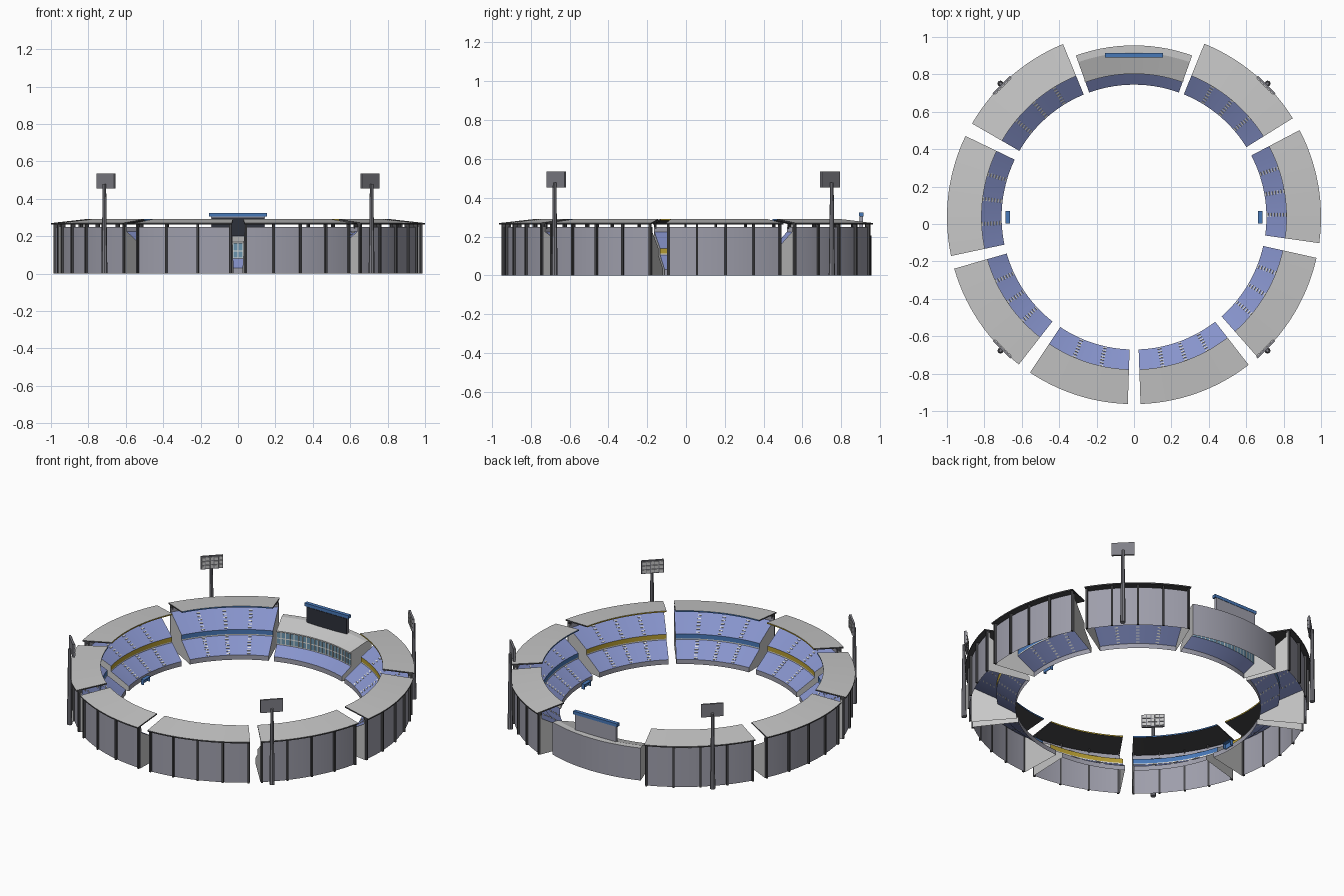
import bpy, bmesh, math
from mathutils import Matrix

cube = bpy.data.objects.get("Cube")
if cube:
    bpy.data.objects.remove(cube)

CENTRE = Matrix.Translation((0, 0.037, 0))


def material(name, r, g, b):
    lin = [((c + 0.055) / 1.055) ** 2.4 for c in (r, g, b)] + [1]
    m = bpy.data.materials.new(name)
    m.use_nodes = True
    m.diffuse_color = lin
    m.node_tree.nodes["Principled BSDF"].inputs["Base Color"].default_value = lin
    return m


LIGHT = material("light concrete", 0.78, 0.78, 0.78)
WALL = material("wall grey", 0.62, 0.62, 0.67)
DARK = material("dark steel", 0.28, 0.28, 0.29)
SEAT = material("seat blue", 0.53, 0.58, 0.80)
YELLOW = material("yellow band", 0.72, 0.62, 0.20)
BLUE = material("bright blue", 0.28, 0.47, 0.72)
GLASS = material("window glass", 0.42, 0.58, 0.68)
SCREEN = material("screen black", 0.18, 0.19, 0.23)
WHITE = material("white paint", 0.88, 0.88, 0.87)
POLE = material("pole grey", 0.50, 0.50, 0.53)


def finish(name, bm, mats):
    bmesh.ops.recalc_face_normals(bm, faces=bm.faces)
    mesh = bpy.data.meshes.new(name)
    bm.to_mesh(mesh)
    bm.free()
    for m in mats:
        mesh.materials.append(m)
    obj = bpy.data.objects.new(name, mesh)
    obj.matrix_world = CENTRE
    bpy.context.collection.objects.link(obj)
    return obj


def sweep(name, profile, colours, start, end, cap=None, closed=False, steps=14):
    """Turn an (r, z) profile about the centre from start to end degrees."""
    mats = list(dict.fromkeys(colours + ([cap] if cap else [])))
    bm = bmesh.new()
    rows = []
    for i in range(steps + 1):
        a = math.radians(start + (end - start) * i / steps)
        rows.append([bm.verts.new((r * math.cos(a), r * math.sin(a), z)) for r, z in profile])
    n = len(profile)
    for p, q in zip(rows, rows[1:]):
        for j in range(n if closed else n - 1):
            k = (j + 1) % n
            f = bm.faces.new((p[j], q[j], q[k], p[k]))
            f.material_index = mats.index(colours[j])
            f.smooth = True
    if cap:
        for row in (rows[0], rows[-1]):
            bm.faces.new(row).material_index = mats.index(cap)
    obj = finish(name, bm, mats)
    obj.data.set_sharp_from_angle(angle=math.radians(15))
    return obj


def blocks(name, items, mat):
    """Boxes placed by (angle, radius, height, (radial, tangential, vertical) size, pitch)."""
    bm = bmesh.new()
    for angle, r, z, size, pitch in items:
        place = (Matrix.Rotation(math.radians(angle), 4, 'Z') @ Matrix.Translation((r, 0, z))
                 @ Matrix.Rotation(-pitch, 4, 'Y') @ Matrix.Diagonal((*size, 1)))
        bmesh.ops.create_cube(bm, size=1, matrix=place)
    return finish(name, bm, [mat])


# Main stand cross-section
LOWER = ((0.708, 0.03), (0.82, 0.105))
UPPER = ((0.822, 0.14), (0.965, 0.225))
STAND = [(0.708, 0), *LOWER, (0.82, 0.112), (0.82, 0.14), *UPPER,
         (0.965, 0.25), (0.975, 0.25), (0.975, 0)]
ROOF = [(0.815, 0.291), (1.0, 0.27), (1.0, 0.262), (0.815, 0.283)]


def steps_on(tier, angle, count=7):
    (r0, z0), (r1, z1) = tier
    pitch = math.atan2(z1 - z0, r1 - r0)
    for i in range(count):
        t = (i + 0.5) / count
        yield (angle, r0 + (r1 - r0) * t, z0 + (z1 - z0) * t + 0.002,
               (0.007, 0.02, 0.004), pitch)


def stand(label, start, end, bays, band):
    colours = [WALL, SEAT, WHITE, band, SEAT, SEAT, WALL, WALL, WALL]
    sweep(label + "_stand", STAND, colours, start, end, cap=LIGHT)
    sweep(label + "_roof", ROOF, [LIGHT, DARK, DARK, band], start, end, cap=DARK, closed=True)
    # Stair aisles between the seat blocks
    marks = []
    for i in range(1, bays):
        a = start + (end - start) * i / bays
        for tier in (LOWER, UPPER):
            marks += steps_on(tier, a)
    blocks(label + "_aisle_steps", marks, WHITE)
    # Outer columns that carry the roof
    columns = []
    for i in range(bays + 1):
        a = start + 0.5 + (end - start - 1) * i / bays
        columns.append((a, 0.98, 0.133, (0.014, 0.011, 0.266), 0))
        columns.append((a, 0.968, 0.255, (0.012, 0.008, 0.03), 0))
    blocks(label + "_columns", columns, DARK)


for label, start, end, bays, band in (
        ("front_left", -88, -52.2, 4, BLUE), ("left_front_corner", -48.6, -12.6, 4, YELLOW),
        ("left", -8, 27.7, 4, BLUE), ("left_back_corner", 31.9, 67.9, 4, YELLOW),
        ("right_back_corner", 112.3, 150, 4, BLUE), ("right", 154.3, 192, 4, YELLOW),
        ("right_front_corner", 196, 232, 4, BLUE), ("front_right", 236.2, 268.1, 3, YELLOW)):
    stand(label, start, end, bays, band)

# Back pavilion with seats, windows and a low sloping roof
A0, A1 = 70.2, 109.8
sweep("back_pavilion", [(0.708, 0), (0.708, 0.03), (0.775, 0.08), (0.775, 0.16), (0.766, 0.16),
                        (0.766, 0.168), (0.88, 0.207), (0.918, 0.207), (0.918, 0)],
      [WALL, SEAT, GLASS, LIGHT, LIGHT, LIGHT, LIGHT, WALL], A0, A1, cap=LIGHT)
mullions = [(A0 + (A1 - A0) * i / 20, 0.773, 0.12, (0.006, 0.005, 0.08), 0) for i in range(21)]
blocks("pavilion_mullions", mullions, WHITE)
for z in (0.08, 0.118):
    sweep("window_rail", [(0.771, z), (0.771, z + 0.006)], [WHITE], A0, A1)

# Scoreboard on the pavilion roof
blocks("scoreboard_body", [(90, 0.868, 0.25, (0.016, 0.29, 0.11), 0)], WALL)
blocks("scoreboard_screen", [(90, 0.859, 0.25, (0.004, 0.28, 0.1), 0)], SCREEN)
blocks("scoreboard_cap", [(90, 0.866, 0.314, (0.024, 0.31, 0.02), 0)], BLUE)

# Floodlights, each facing the middle
for angle in (45, 135, 225, 315):
    bm = bmesh.new()
    place = Matrix.Rotation(math.radians(angle), 4, 'Z') @ Matrix.Translation((1.01, 0, 0.24))
    bmesh.ops.create_cone(bm, cap_ends=True, segments=8, radius1=0.016, radius2=0.009,
                          depth=0.48, matrix=place)
    finish("floodlight_pole", bm, [POLE])
    blocks("floodlight_panel", [(angle, 0.997, 0.495, (0.012, 0.132, 0.082), 0)], POLE)
    bm_items = []
    for row in range(3):
        for col in range(5):
            a = angle + math.degrees((col - 2) * 0.025 / 0.99)
            bm_items.append((a, 0.99, 0.47 + row * 0.025, (0.006, 0.02, 0.019), 0))
    blocks("floodlight_lamps", bm_items, LIGHT)

# Team shelters at the edge of the field
for angle in (0, 180):
    blocks("shelter_back", [(angle, 0.686, 0.016, (0.004, 0.066, 0.032), 0)], BLUE)
    blocks("shelter_roof", [(angle, 0.676, 0.032, (0.024, 0.066, 0.004), 0)], BLUE)
    blocks("shelter_sides", [(angle + s * 2.6, 0.678, 0.016, (0.018, 0.004, 0.032), 0)
                             for s in (-1, 1)], BLUE)
